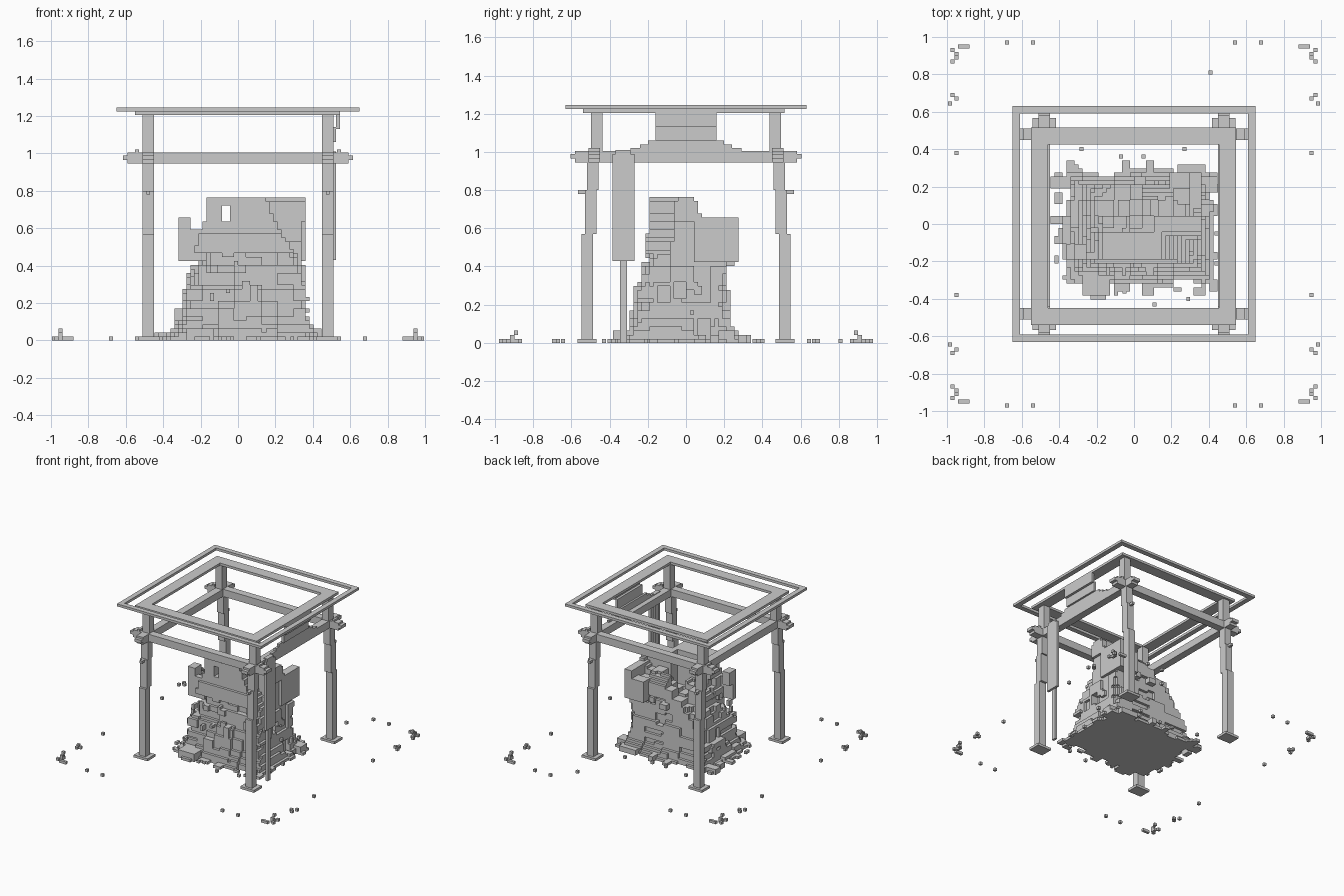
import bpy, bmesh, random
from mathutils import Vector, noise

random.seed(11)
default = bpy.data.objects.get("Cube")
if default:
    bpy.data.objects.remove(default)

S = 0.0212  # edge length of one block


def finish(name, bm):
    mesh = bpy.data.meshes.new(name)
    bm.to_mesh(mesh)
    bm.free()
    ob = bpy.data.objects.new(name, mesh)
    bpy.context.collection.objects.link(ob)


def add_box(bm, x, y, z):
    lo, hi = Vector((x[0], y[0], z[0])), Vector((x[1], y[1], z[1]))
    for v in bmesh.ops.create_cube(bm, size=1)["verts"]:
        v.co = (lo + hi) / 2 + v.co * (hi - lo)


def boxes(name, *parts):
    bm = bmesh.new()
    for part in parts:
        add_box(bm, *part)
    finish(name, bm)


def ring(name, x, y, z, w):
    boxes(name,
          (x, (y[0], y[0] + w), z), (x, (y[1] - w, y[1]), z),
          ((x[0], x[0] + w), (y[0] + w, y[1] - w), z),
          ((x[1] - w, x[1]), (y[0] + w, y[1] - w), z))


# Open roof: thin outer rim and broad inner frame
ring("roof_rim", (-0.65, 0.65), (-0.63, 0.63), (1.225, 1.245), 0.04)
ring("roof_frame", (-0.55, 0.545), (-0.54, 0.515), (1.205, 1.225), 0.09)

# Posts lean outward in steps towards the ground; each has a foot and a peg
STEPS = [(0.02, 0.57, 0.518), (0.57, 0.80, 0.5), (0.80, 0.945, 0.488), (0.945, 1.21, 0.468)]
for sx, side in ((-1, "right"), (1, "left")):
    for sy, end in ((-1, "front"), (1, "back")):
        cx = 0.48 * sx
        parts = []
        for z0, z1, y in STEPS:
            c = sy * y
            parts.append(((cx - 0.03, cx + 0.03), (c - 0.03, c + 0.03), (z0, z1)))
        c = sy * 0.518
        parts.append(((cx - 0.062, cx + 0.062), (c - 0.05, c + 0.05), (0, 0.02)))
        peg = sorted((sy * 0.5, sy * 0.565))
        parts.append(((cx - 0.01, cx + 0.01), peg, (0.78, 0.8)))
        boxes(f"post_{end}_{side}", *parts)

# Crossing beams with thinner tips
for s, side, end in ((-1, "right", "front"), (1, "left", "back")):
    c = s * 0.48
    across = (c - 0.03, c + 0.03)
    boxes(f"beam_{end}", ((-0.59, 0.59), across, (0.945, 1.005)),
          ((-0.615, 0.615), across, (0.965, 0.99)))
    boxes(f"beam_{side}", (across, (-0.58, 0.58), (0.945, 1.005)),
          (across, (-0.605, 0.605), (0.965, 0.99)))
    boxes(f"wedges_{end}", *[((x - 0.01, x + 0.01), across, (1.0, 1.02)) for x in (-0.54, 0.54)])

# Stepped board hung under the roof on the left side
boxes("side_board",
      ((0.525, 0.545), (-0.16, 0.16), (1.13, 1.21)),
      ((0.505, 0.525), (-0.16, 0.16), (1.06, 1.14)),
      ((0.49, 0.51), (-0.2, 0.2), (1.04, 1.06)),
      ((0.49, 0.51), (-0.24, 0.24), (1.02, 1.04)),
      ((0.49, 0.51), (-0.29, 0.29), (1.0, 1.02)))

# Narrow banner on a pole
boxes("banner", ((0.505, 0.525), (-0.385, -0.27), (0.43, 0.99)),
      ((0.49, 0.525), (-0.37, -0.29), (0.98, 1.01)))
boxes("banner_pole", ((0.49, 0.51), (-0.345, -0.31), (0, 1.0)))

# Ruined core: width and depth limits by height (z, x0, x1, y0, y1)
PROFILE = [
    (0.0, -0.4, 0.42, -0.35, 0.3), (0.05, -0.37, 0.4, -0.31, 0.26),
    (0.1, -0.34, 0.38, -0.29, 0.23), (0.28, -0.29, 0.36, -0.27, 0.22),
    (0.42, -0.24, 0.34, -0.22, 0.22), (0.58, -0.2, 0.34, -0.2, 0.2),
    (0.66, -0.165, 0.36, -0.2, 0.08), (0.76, -0.165, 0.36, -0.2, 0.04)]


def limits(z):
    for a, b in zip(PROFILE, PROFILE[1:]):
        if z <= b[0]:
            t = (z - a[0]) / (b[0] - a[0])
            return [p + (q - p) * t for p, q in zip(a[1:], b[1:])]
    return PROFILE[-1][1:]


def rough(x, y, z, seed):
    """Stepped noise from 0 to 1, constant inside small patches."""
    p = Vector([round(c / 0.08) * 0.08 for c in (x, y, z)])
    return min(1, max(0, 0.5 + 0.8 * noise.noise(p * 5.3 + Vector((seed, seed * 2.3, 0.37)))))


def cells(x, y, z):
    spans = [range(round(a / S), max(round(a / S) + 1, round(b / S))) for a, b in (x, y, z)]
    return {(i, j, k) for i in spans[0] for j in spans[1] for k in spans[2]}


def chunk(center, reach):
    spans = []
    for c in center:
        r = random.uniform(0.4, 1) * reach
        spans.append((c - r, c + r))
    spans[2] = (max(0, spans[2][0]), max(S, spans[2][1]))
    return cells(*spans)


def surface_point(z):
    x0, x1, y0, y1 = limits(z)
    x, y = random.uniform(x0, x1), random.uniform(y0, y1)
    side = random.randrange(4)
    if side < 2:
        x = (x0, x1)[side]
    else:
        y = (y0, y1)[side - 2]
    return x, y, z


solid = set()
for k in range(round(0.76 / S)):
    z = k * S
    # Coarse storeys give tall flat faces instead of thin terraces
    x0, x1, y0, y1 = limits(z if z < 0.1 or z > 0.56 else round(z / 0.11) * 0.11)
    for i, j, _ in cells((x0, x1), (y0, y1), (0, S)):
        x, y = i * S, j * S
        # Depth inside the limits, with corners cut, against the rough surface
        depth = min(x - x0, x1 - x, y - y0, y1 - y)
        corner = min(x - x0, x1 - x) + min(y - y0, y1 - y)
        cut = 0.2 if x < 0 and y < 0 else 0.13
        wear = 0.075 * rough(x, y, z, 3)
        if z < 0.45 and (depth < wear - 0.02 or corner < cut * rough(x, y, z, 9)):
            continue
        # The front left corner has crumbled away in a slope
        slope = 0.13 + (0.77 - z) * 0.5 + 0.06 * (rough(x, 0, z, 5) - 0.5)
        if z > 0.2 and x > slope and y < -0.06 - 0.1 * (0.76 - z):
            continue
        # Rubble floor behind the front wall, beside the left wall
        floor = 0.44 + 0.2 * rough(x, y, 0, 14) + 0.2 * (x - 0.1)
        if y > (-0.06 if x < 0.1 else 0.03) and x < 0.31 and z > floor:
            continue
        solid.add((i, j, k))

# Bites out of the walls and lumps stuck on them
for n in range(30):
    p = surface_point(random.uniform(0.03, 0.62))
    if p[1] > -0.18 or p[2] < 0.3:
        solid -= chunk(p, random.uniform(0.025, 0.06))
for n in range(38):
    x, y, z = surface_point(random.uniform(0.0, 0.46))
    solid |= chunk((x * 0.94, y * 0.94, z), random.uniform(0.015, 0.045))
for n in range(30):
    x, y, z = surface_point(0)
    if x > -0.25 or y > -0.2:
        solid |= chunk((x * 1.02, y * 1.02, 0.0), random.uniform(0.015, 0.045))

# Debris spilling out at the base
solid |= cells((-0.28, -0.12), (-0.38, -0.28), (0, 0.06))
solid |= cells((-0.23, -0.15), (-0.41, -0.36), (0, 0.02))
solid |= cells((-0.44, -0.33), (0.19, 0.26), (0, 0.04))
solid |= cells((0.36, 0.44), (0.16, 0.25), (0, 0.06))
solid |= cells((0.23, 0.38), (0.24, 0.32), (0, 0.04))

# Overhanging wall pieces and the notch in the front wall
solid |= cells((-0.31, -0.165), (-0.2, -0.14), (0.43, 0.59))
solid |= cells((-0.31, -0.25), (-0.2, -0.1), (0.55, 0.65))
solid |= cells((0.3, 0.36), (0.05, 0.28), (0.43, 0.65))
solid |= cells((0.19, 0.36), (0.2, 0.28), (0.43, 0.6))
solid |= cells((0.08, 0.14), (-0.2, -0.12), (0.7, 0.77))
solid -= cells((-0.09, -0.045), (-0.3, 0.1), (0.64, 0.72))

FACES = []
for axis in range(3):
    for sign in (-1, 1):
        n = [0, 0, 0]
        n[axis] = sign
        u, v = (axis + 1) % 3, (axis + 2) % 3
        corners = []
        for a, b in ((0, 0), (1, 0), (1, 1), (0, 1)):
            c = [0, 0, 0]
            c[axis], c[u], c[v] = (sign + 1) // 2, a, b
            corners.append(tuple(c))
        FACES.append((n, corners[::sign]))

# Only the exposed block sides become faces
bm = bmesh.new()
verts = {}
for cell in sorted(solid):
    for n, corners in FACES:
        if tuple(a + b for a, b in zip(cell, n)) in solid:
            continue
        loop = []
        for c in corners:
            key = tuple(a + b for a, b in zip(cell, c))
            if key not in verts:
                verts[key] = bm.verts.new(Vector(key) * S)
            loop.append(verts[key])
        bm.faces.new(loop)
finish("ruined_core", bm)

# Loose pebbles, mirrored into the four corners
PEBBLES = [(0.93, 0.95, 0), (0.91, 0.95, 0), (0.89, 0.95, 0), (0.97, 0.93, 0),
           (0.95, 0.91, 0), (0.95, 0.91, 1), (0.95, 0.89, 0), (0.97, 0.87, 0),
           (0.95, 0.89, 2), (0.97, 0.69, 0), (0.95, 0.67, 0), (0.985, 0.645, 0),
           (0.95, 0.38, 0), (0.68, 0.97, 0), (0.54, 0.97, 0)]
LOOSE = [(0.41, 0.81), (-0.28, 0.4), (0.27, 0.4), (-0.07, 0.36), (0.05, 0.36),
         (0.44, -0.05), (0.44, -0.21), (-0.05, -0.36), (0.11, -0.43), (0.29, -0.4)]
bm = bmesh.new()
spots = [(sx * x, sy * y, k) for x, y, k in PEBBLES for sx in (-1, 1) for sy in (-1, 1)]
for x, y, k in spots + [(x, y, 0) for x, y in LOOSE]:
    h = S / 2
    add_box(bm, (x - h, x + h), (y - h, y + h), (k * S, k * S + S))
finish("pebbles", bm)
